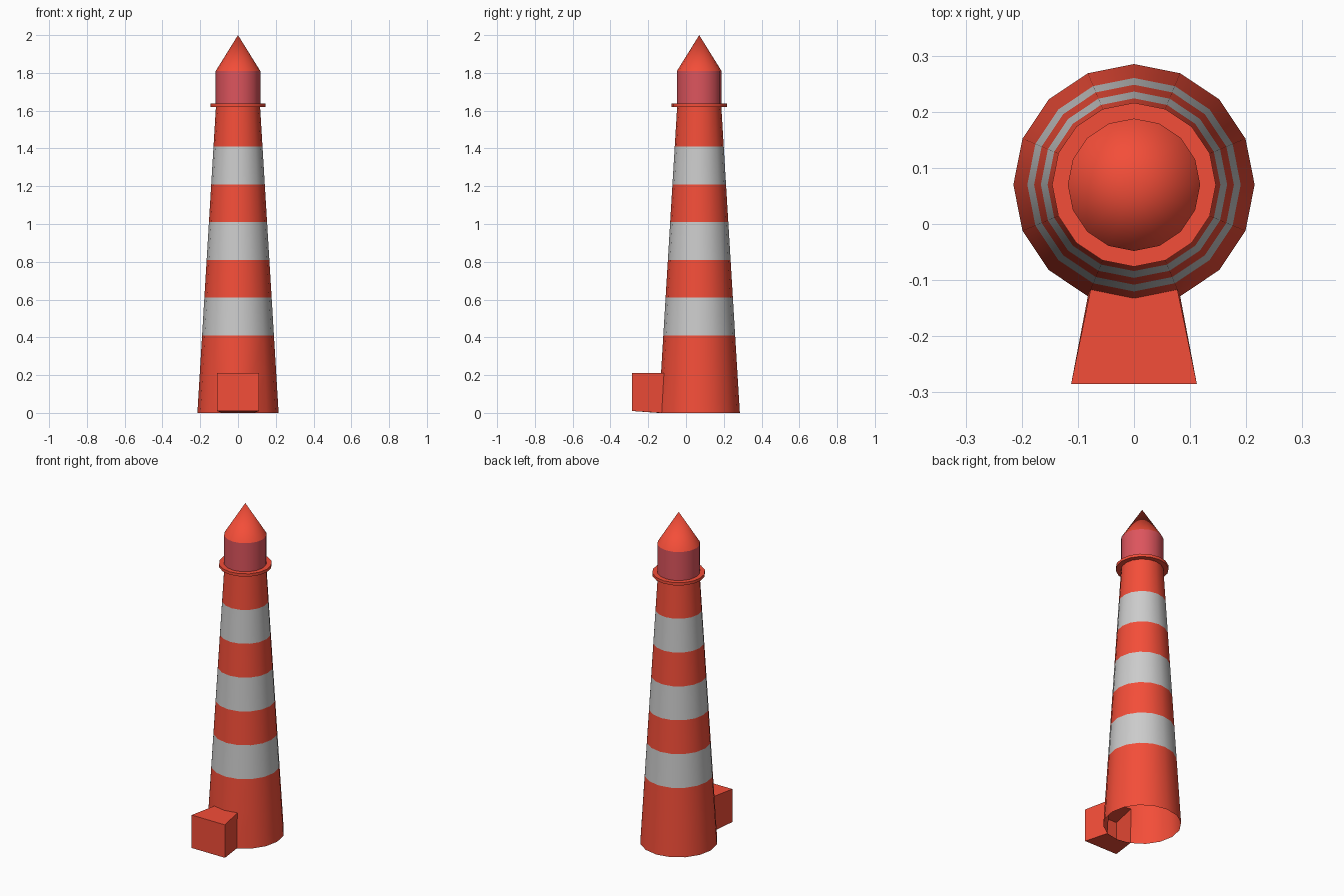
import bpy, math

if "Cube" in bpy.data.objects:
    bpy.data.objects.remove(bpy.data.objects["Cube"])

SIDES = 16
CY = 0.07                       # tower axis offset in y
R0, R1, H = 0.215, 0.117, 1.62  # tapered tower


def material(name, rgb):
    m = bpy.data.materials.new(name)
    m.diffuse_color = (*rgb, 1)
    m.use_nodes = True
    m.node_tree.nodes["Principled BSDF"].inputs["Base Color"].default_value = m.diffuse_color
    return m


red = material("red_paint", (0.9, 0.075, 0.04))
pink = material("lantern_glass", (0.72, 0.09, 0.11))


def tower_r(z):
    return R0 + (R1 - R0) * z / H


def ring_point(r, z, i):
    a = 2 * math.pi * i / SIDES
    return (r * math.cos(a), CY + r * math.sin(a), z)


def add_mesh(name, verts, faces, mat, smooth=True):
    me = bpy.data.meshes.new(name)
    me.from_pydata(verts, [], faces)
    ob = bpy.data.objects.new(name, me)
    bpy.context.collection.objects.link(ob)
    if mat:
        me.materials.append(mat)
    if smooth:
        bpy.ops.object.select_all(action='DESELECT')
        ob.select_set(True)
        bpy.context.view_layer.objects.active = ob
        bpy.ops.object.shade_smooth_by_angle(angle=math.radians(30))
    return ob


def lathe(name, profile, mat=None, tip=None, gap=()):
    """Open shell turned from (radius, z) points; gap skips sides of the lowest row."""
    verts = [ring_point(r, z, i) for r, z in profile for i in range(SIDES)]
    faces = []
    for j in range(len(profile) - 1):
        for i in range(SIDES):
            if j == 0 and i in gap:
                continue
            n = (i + 1) % SIDES
            a, b = j * SIDES, (j + 1) * SIDES
            faces.append((a + i, a + n, b + n, b + i))
    if tip is not None:
        a = (len(profile) - 1) * SIDES
        verts.append((0, CY, tip))
        faces += [(a + i, a + (i + 1) % SIDES, len(verts) - 1) for i in range(SIDES)]
    return add_mesh(name, verts, faces, mat)


# Tower base with an opening on the front, then alternating bands
DOOR_TOP = 0.21
lathe("tower_base", [(tower_r(z), z) for z in (0, DOOR_TOP, 0.41)], red, gap=(11, 12))
levels = [0.41, 0.61, 0.81, 1.01, 1.21, 1.41, H]
for k, (z0, z1) in enumerate(zip(levels, levels[1:])):
    lathe(f"tower_band_{k + 1}", [(tower_r(z0), z0), (tower_r(z1), z1)],
          red if k % 2 else None)

# Gallery, lantern room and roof
lathe("gallery", [(0.117, H), (0.146, H), (0.146, 1.637), (0.118, 1.637)], red)
lathe("lantern_room", [(0.118, 1.637), (0.118, 1.81)], pink)
lathe("roof", [(0.118, 1.81)], red, tip=2.0)

# Entrance: hollow porch flaring out from the tower opening
xs = (-0.112, 0, 0.112)
verts = [ring_point(R0, 0, i) for i in (11, 12, 13)]                       # 0-2 inner bottom
verts += [ring_point(tower_r(DOOR_TOP), DOOR_TOP, i) for i in (11, 12, 13)]  # 3-5 inner top
verts += [(x, -0.285, 0.01) for x in xs]                                   # 6-8 outer bottom
verts += [(x, -0.285, DOOR_TOP) for x in xs]                               # 9-11 outer top
faces = [(0, 6, 9, 3), (8, 2, 5, 11)]
for k in (0, 1):
    faces += [(6 + k, 7 + k, 10 + k, 9 + k),
              (9 + k, 10 + k, 4 + k, 3 + k),
              (k, k + 1, 7 + k, 6 + k)]
add_mesh("entrance", verts, faces, red, smooth=False)
